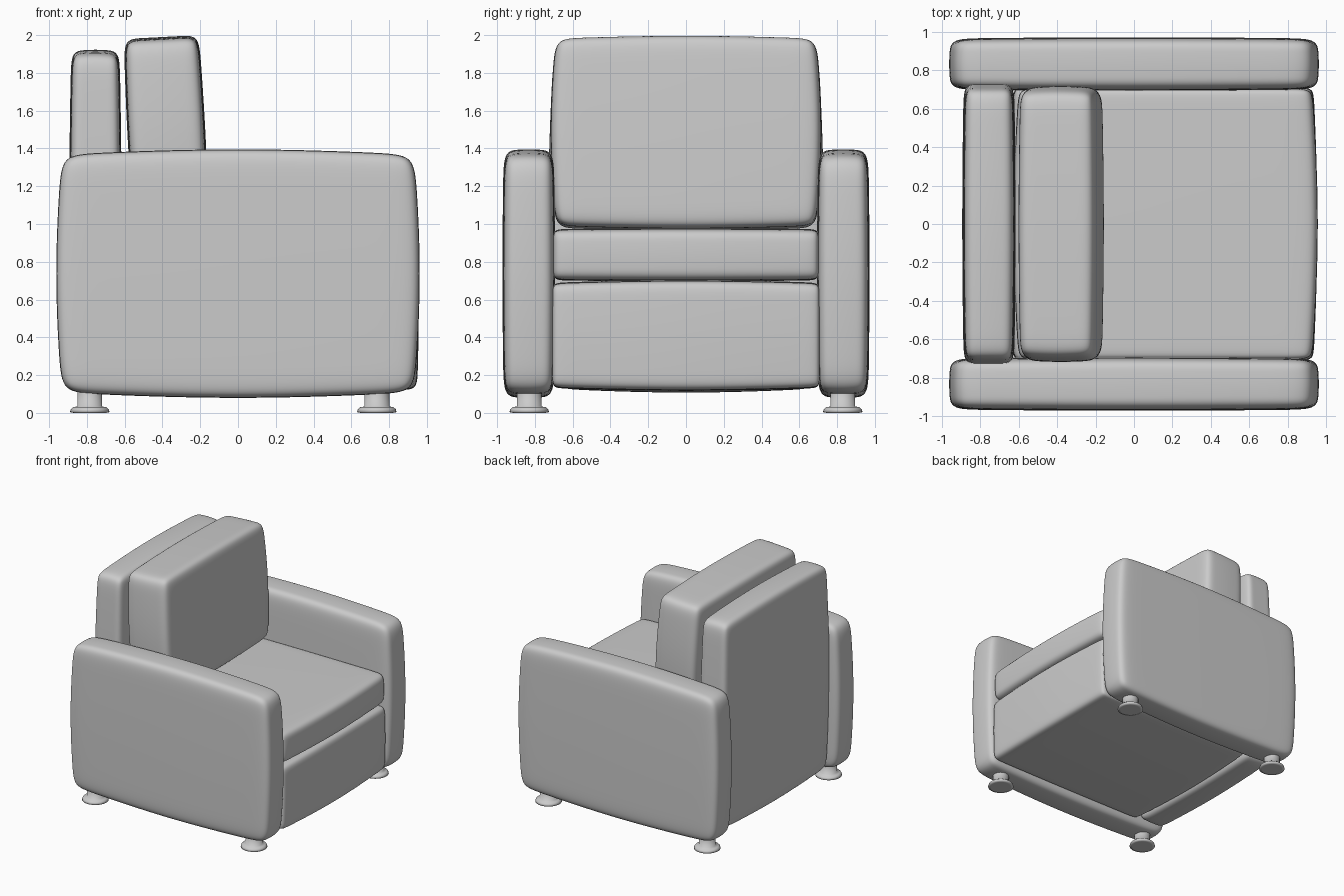
import bpy, bmesh, math
from mathutils import Vector

if "Cube" in bpy.data.objects:
    bpy.data.objects.remove(bpy.data.objects["Cube"])


def cushion(name, lo, hi, r, bulge, tilt=0.0):
    """Soft upholstered block: loop-cut cage, bowed outwards, then subdivided.
    r = edge loop inset per axis; bulge[a][b] = how far the a faces draw in
    towards their ends along axis b."""
    lo, hi = Vector(lo), Vector(hi)
    half = (hi - lo) / 2
    bm = bmesh.new()
    bmesh.ops.create_cube(bm, size=1)
    bmesh.ops.subdivide_edges(bm, edges=bm.edges[:], cuts=3, use_grid_fill=True)
    for v in bm.verts:
        p = [0.0, 0.0, 0.0]
        for a in range(3):
            step = round(v.co[a] * 4)
            size = half[a] if abs(step) == 2 else half[a] - r[a]
            p[a] = 0.0 if step == 0 else math.copysign(size, step)
        t = [p[a] / half[a] for a in range(3)]
        for a in range(3):
            v.co[a] = p[a] - t[a] * sum(bulge[a][b] * t[b] ** 2 for b in range(3) if b != a)
    mesh = bpy.data.meshes.new(name)
    bm.to_mesh(mesh)
    bm.free()
    for f in mesh.polygons:
        f.use_smooth = True
    ob = bpy.data.objects.new(name, mesh)
    bpy.context.collection.objects.link(ob)
    ob.location = (lo + hi) / 2
    ob.rotation_euler.y = math.radians(tilt)
    sub = ob.modifiers.new("soft", 'SUBSURF')
    sub.levels = sub.render_levels = 3
    return ob


def lathe(name, profile, loc, n=32):
    """Turned part: spin a (radius, z) profile about the vertical axis."""
    bm = bmesh.new()
    rings = [[bm.verts.new((r * math.cos(2 * math.pi * i / n),
                            r * math.sin(2 * math.pi * i / n), z)) for i in range(n)]
             for r, z in profile]
    for a, b in zip(rings, rings[1:]):
        for i in range(n):
            j = (i + 1) % n
            bm.faces.new((a[i], a[j], b[j], b[i])).smooth = True
    bm.faces.new(rings[0][::-1])
    bm.faces.new(rings[-1])
    for e in bm.edges:
        if len(e.link_faces) == 2 and e.calc_face_angle(0) > math.radians(35):
            e.smooth = False
    mesh = bpy.data.meshes.new(name)
    bm.to_mesh(mesh)
    bm.free()
    ob = bpy.data.objects.new(name, mesh)
    ob.location = loc
    bpy.context.collection.objects.link(ob)


# Arms and feet, mirrored left and right
foot = [(0.085, 0), (0.105, 0.004), (0.1, 0.02), (0.088, 0.03), (0.066, 0.034), (0.066, 0.13)]
for side, s in (("near", -1), ("far", 1)):
    y0, y1 = sorted((s * 0.69, s * 0.975))
    cushion(f"{side}_arm", (-0.97, y0, 0.07), (0.97, y1, 1.405), (0.17, 0.08, 0.17),
            ((0, 0.01, 0.04), (0.008, 0, 0.008), (0.04, 0.01, 0)))
    for end, x in (("back", -0.785), ("front", 0.735)):
        lathe(f"{side}_{end}_foot", foot, (x, s * 0.83, 0))

# Base under the seat
cushion("seat_base", (-0.66, -0.71, 0.11), (0.965, 0.71, 0.71), (0.1, 0.06, 0.09),
        ((0, 0.03, 0.01), (0, 0, 0), (0.005, 0.02, 0)))

# Seat cushion
cushion("seat_cushion", (-0.64, -0.705, 0.695), (0.968, 0.705, 0.98), (0.13, 0.07, 0.08),
        ((0, 0.04, 0.01), (0, 0, 0), (0.005, 0.005, 0)))

# Back panel
cushion("back_panel", (-0.9, -0.74, 0.1), (-0.61, 0.74, 1.93), (0.08, 0.13, 0.13),
        ((0, 0.01, 0.015), (0, 0, 0.04), (0.01, 0.03, 0)))

# Loose back cushion, leaning slightly backwards
cushion("back_cushion", (-0.59, -0.725, 0.965), (-0.168, 0.725, 1.995), (0.1, 0.12, 0.13),
        ((0, 0.012, 0.01), (0.01, 0, 0.035), (0, 0.02, 0)), tilt=-3)
